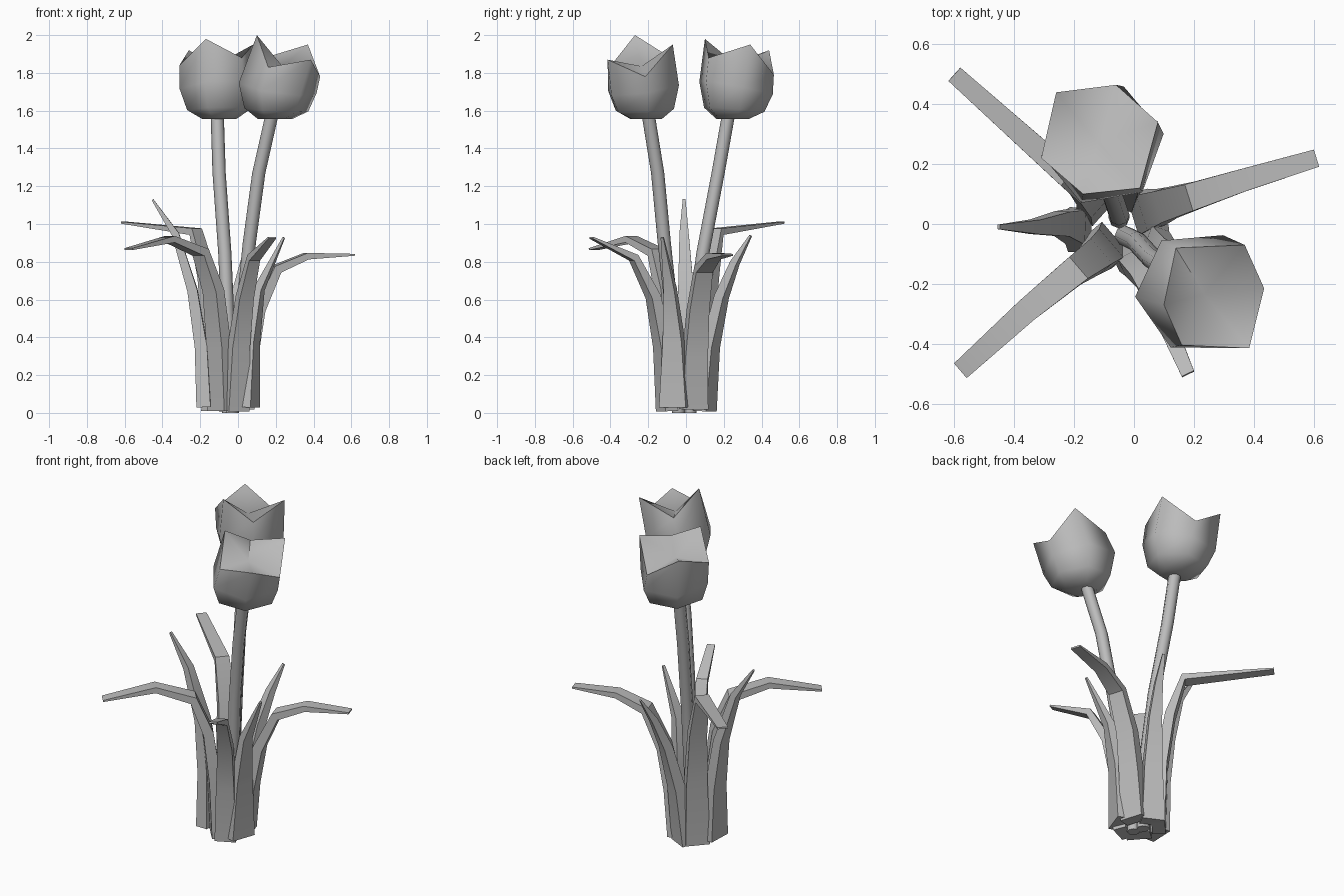
import bpy, bmesh, math
from mathutils import Vector

cube = bpy.data.objects.get("Cube")
if cube:
    bpy.data.objects.remove(cube, do_unlink=True)

grey = bpy.data.materials.new("plain_grey")
grey.use_nodes = True
grey.diffuse_color = (0.5, 0.5, 0.5, 1)
grey.node_tree.nodes["Principled BSDF"].inputs["Base Color"].default_value = (0.5, 0.5, 0.5, 1)


def loft(name, rings, centre=None, angle=40):
    """Skin closed rings; the last ring closes on a centre point if given."""
    bm = bmesh.new()
    loops = [[bm.verts.new(p) for p in ring] for ring in rings]
    n = len(loops[0])
    for a, b in zip(loops, loops[1:]):
        for i in range(n):
            j = (i + 1) % n
            bm.faces.new((a[i], a[j], b[j], b[i]))
    bm.faces.new(loops[0][::-1])
    if centre:
        mid = bm.verts.new(centre)
        for i in range(n):
            bm.faces.new((loops[-1][i], loops[-1][(i + 1) % n], mid))
    else:
        bm.faces.new(loops[-1])
    bmesh.ops.recalc_face_normals(bm, faces=bm.faces)
    mesh = bpy.data.meshes.new(name)
    bm.to_mesh(mesh)
    bm.free()
    mesh.materials.append(grey)
    mesh.shade_smooth()
    mesh.set_sharp_from_angle(angle=math.radians(angle))
    obj = bpy.data.objects.new(name, mesh)
    bpy.context.collection.objects.link(obj)


def circle(centre, radius, sides, start=0.0, lean=(0, 0), slope=0.0):
    """Ring of points, dipping towards the lean direction."""
    c = Vector(centre)
    pts = []
    for i in range(sides):
        a = math.radians(start) + math.tau * i / sides
        d = Vector((math.cos(a), math.sin(a), 0)) * radius
        d.z = -slope * (d.x * lean[0] + d.y * lean[1])
        pts.append(c + d)
    return pts


def stem(name, path, radius=0.035):
    loft(name, [circle(p, radius, 8) for p in path], angle=50)


def flower(name, centre, start, lean, rim, heart):
    """Six-sided smooth cup with a jagged rim and a shallow dished top."""
    x, y = centre
    rings = [circle((x - lean[0] * back, y - lean[1] * back, z), r, 6, start, lean, s)
             for z, r, s, back in ((1.555, 0.09, 0.0, 0.02),
                                   (1.605, 0.17, 0.08, 0.01),
                                   (1.72, 0.207, 0.2, 0.0))]
    loft(name, rings + [rim], heart, angle=72)


def leaf(name, path, base_width, tip_width):
    """Tapered fleshy blade: flat on the inside, thickness hung on the outside."""
    pts = [Vector(p) for p in path]
    out = pts[-1] - pts[0]
    side = Vector((-out.y, out.x, 0)).normalized()
    rings = []
    last = len(pts) - 1
    for i, p in enumerate(pts):
        t = i / last
        tangent = pts[min(i + 1, last)] - pts[max(i - 1, 0)]
        normal = side.cross(tangent).normalized()
        w = side * (base_width + (tip_width - base_width) * t) / 2
        thick = 0.01 + 0.065 * (1 - t) ** 0.6
        share = 0.5 + 0.3 * min(1, 2 * t)
        inner = p - normal * thick * (1 - share)
        outer = p + normal * thick * share
        rings.append([inner - w, inner + w, outer + w, outer - w])
    loft(name, rings, angle=30)


# Stems
stem("back_stem", [(-0.05, 0.02, 0), (-0.05, 0.03, 0.4), (-0.07, 0.09, 0.85),
                   (-0.1, 0.17, 1.27), (-0.11, 0.225, 1.58)])
stem("front_stem", [(-0.03, -0.04, 0), (0.01, -0.06, 0.4), (0.06, -0.115, 0.9),
                    (0.11, -0.15, 1.27), (0.18, -0.2, 1.58)])

# Flower heads: rim runs counter-clockwise, tips and dips in turn
flower("back_flower", (-0.105, 0.265), -110, (-0.3, 0.95),
       [(-0.17, 0.1, 1.98), (0.02, 0.12, 1.88), (0.08, 0.34, 1.95),
        (-0.06, 0.465, 1.79), (-0.26, 0.44, 1.92), (-0.31, 0.22, 1.84)],
       (-0.12, 0.27, 1.84))
flower("front_flower", (0.21, -0.225), 185, (0.7, -0.7),
       [(0.1, -0.27, 2.0), (0.16, -0.405, 1.83), (0.385, -0.415, 1.87),
        (0.435, -0.215, 1.78), (0.37, -0.07, 1.95), (0.14, -0.08, 1.88)],
       (0.235, -0.235, 1.835))

# Arching leaves
leaf("front_right_leaf", [(-0.09, -0.07, 0.01), (-0.095, -0.08, 0.35), (-0.12, -0.1, 0.65),
                          (-0.19, -0.15, 0.86), (-0.36, -0.29, 0.93), (-0.58, -0.49, 0.87)],
     0.14, 0.065)
leaf("back_right_leaf", [(-0.12, 0.07, 0.01), (-0.12, 0.08, 0.4), (-0.15, 0.11, 0.72),
                         (-0.22, 0.16, 0.97), (-0.6, 0.5, 1.01)], 0.14, 0.06)
leaf("left_leaf", [(0.03, 0.04, 0.02), (0.05, 0.045, 0.3), (0.09, 0.06, 0.55),
                   (0.19, 0.09, 0.77), (0.36, 0.145, 0.84), (0.61, 0.22, 0.84)], 0.14, 0.06)
leaf("front_leaf", [(-0.01, -0.1, 0.01), (0, -0.115, 0.35), (0.03, -0.16, 0.62),
                    (0.08, -0.27, 0.83), (0.18, -0.5, 0.93)], 0.12, 0.045)

# Upright leaves
leaf("right_leaf", [(-0.18, -0.02, 0.03), (-0.185, -0.01, 0.35), (-0.225, 0, 0.65),
                    (-0.32, -0.01, 0.95), (-0.45, -0.01, 1.13)], 0.15, 0.015)
leaf("front_left_leaf", [(0.055, -0.06, 0.03), (0.06, -0.06, 0.38), (0.1, -0.08, 0.66),
                         (0.24, -0.125, 0.93)], 0.15, 0.015)
leaf("back_leaf", [(-0.05, 0.1, 0.01), (-0.03, 0.12, 0.35), (0, 0.175, 0.62),
                   (0.035, 0.25, 0.8), (0.07, 0.34, 0.94)], 0.13, 0.015)
